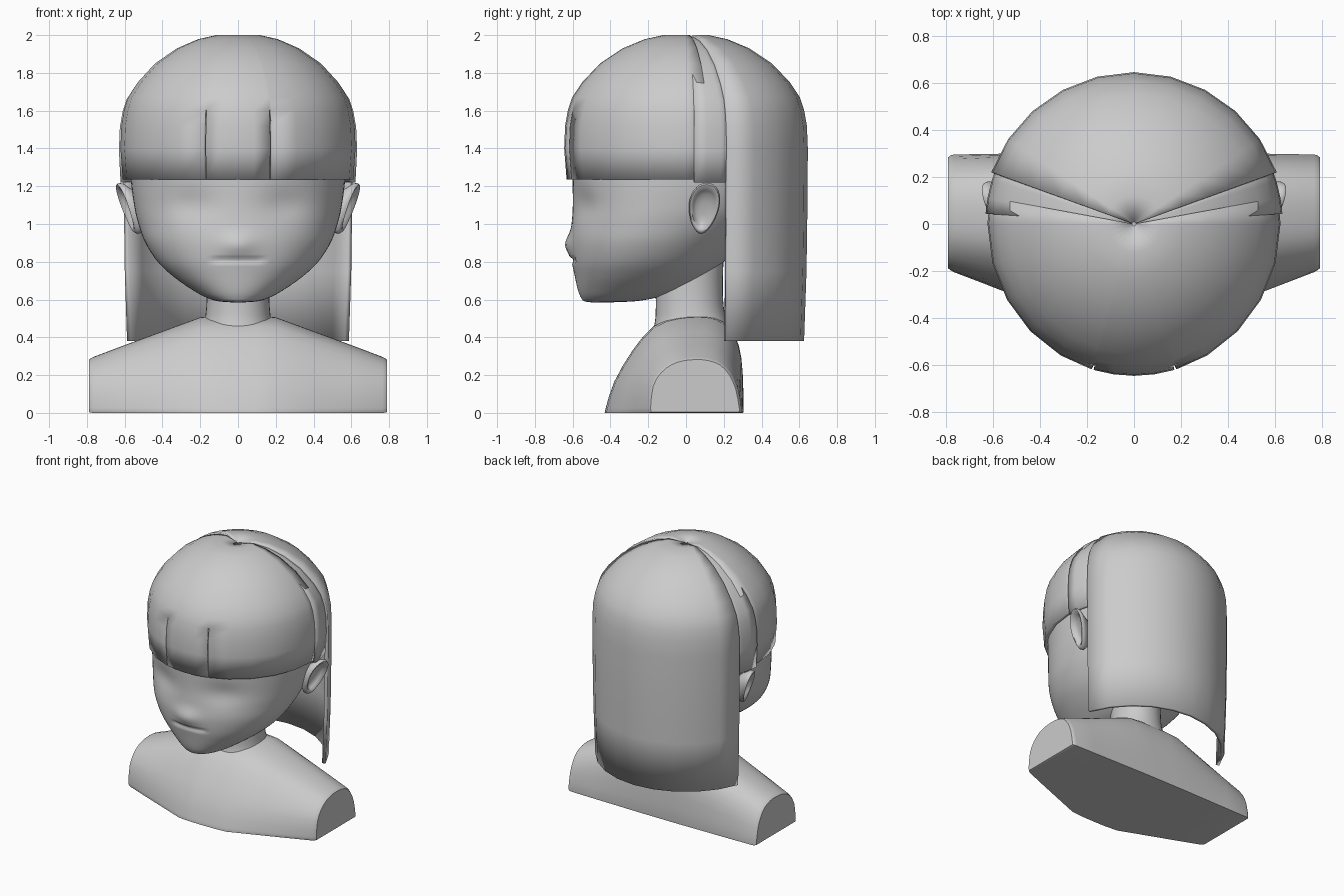
import bpy, bmesh
from math import sin, cos, pi, exp, radians

if "Cube" in bpy.data.objects:
    bpy.data.objects.remove(bpy.data.objects["Cube"])


def finish(name, bm, angle=40):
    me = bpy.data.meshes.new(name)
    bm.to_mesh(me)
    bm.free()
    ob = bpy.data.objects.new(name, me)
    bpy.context.collection.objects.link(ob)
    bpy.ops.object.select_all(action='DESELECT')
    bpy.context.view_layer.objects.active = ob
    ob.select_set(True)
    bpy.ops.object.shade_smooth_by_angle(angle=radians(angle))
    return ob


def loft(name, rings, angle=40):
    """Skin closed rings of equal length and cap both ends."""
    bm = bmesh.new()
    vs = [[bm.verts.new(p) for p in r] for r in rings]
    n = len(rings[0])
    for a, b in zip(vs, vs[1:]):
        for i in range(n):
            j = (i + 1) % n
            bm.faces.new((a[i], a[j], b[j], b[i]))
    bm.faces.new(vs[0][::-1])
    bm.faces.new(vs[-1])
    bmesh.ops.recalc_face_normals(bm, faces=bm.faces)
    return finish(name, bm, angle)


def smooth_keys(keys, steps):
    """Catmull-Rom resampling of a list of tuples."""
    out = []
    k = [keys[0]] + keys + [keys[-1]]
    for i in range(1, len(k) - 2):
        for s in range(steps):
            t = s / steps
            out.append(tuple(
                0.5 * (2*b + (c-a)*t + (2*a-5*b+4*c-d)*t*t + (3*b-a-3*c+d)*t**3)
                for a, b, c, d in zip(*k[i-1:i+3])))
    return out + [keys[-1]]


def section(z, hw, yf, yb, n, power=2.1):
    """Horizontal superellipse section."""
    pts = []
    for i in range(n):
        a = 2 * pi * i / n
        s, c = sin(a), -cos(a)
        x = hw * abs(s) ** (2/power) * (1 if s > 0 else -1)
        y = (yf+yb)/2 + (yb-yf)/2 * abs(c) ** (2/power) * (1 if c > 0 else -1)
        pts.append((x, y, z))
    return pts


# Head: (z, half width, front y, back y)
head_keys = [
    (.585, .03, -.50, -.40), (.592, .11, -.54, -.26), (.612, .17, -.557, -.15),
    (.65, .24, -.572, -.02), (.72, .34, -.588, .10), (.80, .425, -.603, .20),
    (.90, .49, -.61, .30), (1.0, .527, -.605, .40), (1.1, .55, -.60, .48),
    (1.25, .568, -.60, .55), (1.45, .57, -.595, .58), (1.65, .53, -.545, .54),
    (1.8, .42, -.43, .43), (1.9, .27, -.28, .28), (1.945, .05, -.05, .05)]


def face(p):
    # Nose bump, eye hollows and mouth groove
    x, y, z = p
    if y < -.2:
        y -= .03 * exp(-(x/.09)**2 - ((z-.89)/.06)**2)
        y += .025 * exp(-((abs(x)-.25)/.13)**2 - ((z-1.1)/.09)**2)
        if abs(x) < .125:
            y += .018 * exp(-((z-.808)/.009)**2)
    return (x, y, z)


loft("head", [[face(p) for p in section(*k, 96)] for k in smooth_keys(head_keys, 7)], 60)

# Neck
neck_keys = [(.38, .22, -.19, .25), (.48, .18, -.165, .22), (.56, .168, -.16, .20),
             (.68, .165, -.16, .195), (.85, .17, -.15, .2)]
loft("neck", [section(*k, 40) for k in smooth_keys(neck_keys, 4)], 60)

# Shoulders: blend the centre (y, z) profile into the arm-end profile
centre = [(-.43, .005), (-.425, .03), (-.38, .17), (-.28, .34), (-.17, .465), (-.05, .51),
          (.06, .52), (.15, .51), (.23, .46), (.28, .36), (.30, .22), (.305, .02), (.30, .005)]
end = [(-.195, .005), (-.2, .03), (-.185, .15), (-.14, .225), (-.08, .27), (-.02, .29),
       (.05, .297), (.12, .292), (.19, .265), (.24, .21), (.275, .13), (.295, .02), (.29, .005)]
stations = [(.79, 1, .95), (.78, 1, .985), (.765, .98, 1), (.6, .7, 1), (.4, .37, 1), (.2, .04, 1), (.1, .005, 1)]
stations = [(-x, t, s) for x, t, s in stations] + [(0, 0, 1)] + stations[::-1]
rings = []
for x, t, s in stations:
    ring = []
    for (a, b), (c, d) in zip(smooth_keys(centre, 2), smooth_keys(end, 2)):
        y, z = a + (c-a)*t, b + (d-b)*t
        ring.append((x, .05 + (y-.05)*s, max(0, .1 + (z-.1)*s - .005)))
    rings.append(ring)
loft("shoulders", rings, 40)

# Ears: (scale, outward offset) rings, root to rim to inner bowl
ear_rings = [(.55, -.10), (.8, -.045), (.97, -.02), (1, 0), (.93, .014), (.82, .012),
             (.7, -.006), (.55, -.02), (.25, -.026)]
for side, label in ((1, "right"), (-1, "left")):
    rings = []
    for s, w in ear_rings:
        ring = []
        for i in range(32):
            a = 2 * pi * i / 32
            v = sin(a)
            y = .095 + s * ((.08 + .018*v) * cos(a) + .015*v)
            z = 1.083 + s * .135 * v
            x = .582 + .33*(z-1.083) + .25*(y-.095) + w
            ring.append((side * x, y, z))
        rings.append(ring)
    loft(label + "_ear", rings, 60)


# Hair panels: wedges of a revolved (z, radius) profile
crown = [(1.985, .008), (2.0, .12), (1.978, .22), (1.93, .335), (1.85, .455), (1.75, .55),
         (1.67, .603), (1.605, .625), (1.52, .64), (1.4, .645)]


def hair(name, angles, rows, xs=1.0, scale=1.0, slits=()):
    bm = bmesh.new()
    grid = [[bm.verts.new((xs*scale*r*sin(radians(a)), -scale*r*cos(radians(a)),
                           z - (1-scale)*.5)) for a in angles] for z, r in rows]
    for i in range(len(rows) - 1):
        for j in range(len(angles) - 1):
            if i >= 7 and angles[j] in slits:
                continue
            bm.faces.new((grid[i+1][j], grid[i+1][j+1], grid[i][j+1], grid[i][j]))
    ob = finish(name, bm, 35)
    m = ob.modifiers.new("thickness", 'SOLIDIFY')
    m.thickness = .025
    m.offset = -1
    return ob


half = [8, 16, 16.8, 30, 45, 60, 75, 90, 100]
hair("fringe", [-a for a in half[::-1]] + [0] + half, crown + [(1.235, .632)],
     xs=.965, slits=(-16.8, 16))
hair("back_hair", [110 + 14*i for i in range(11)],
     crown + [(1.1, .643), (.75, .638), (.38, .625)])
for side, label in ((1, "right"), (-1, "left")):
    hair(label + "_side_hair", sorted(side * a for a in (94, 100, 107, 114)),
         crown + [(1.23, .636)], scale=.98)
